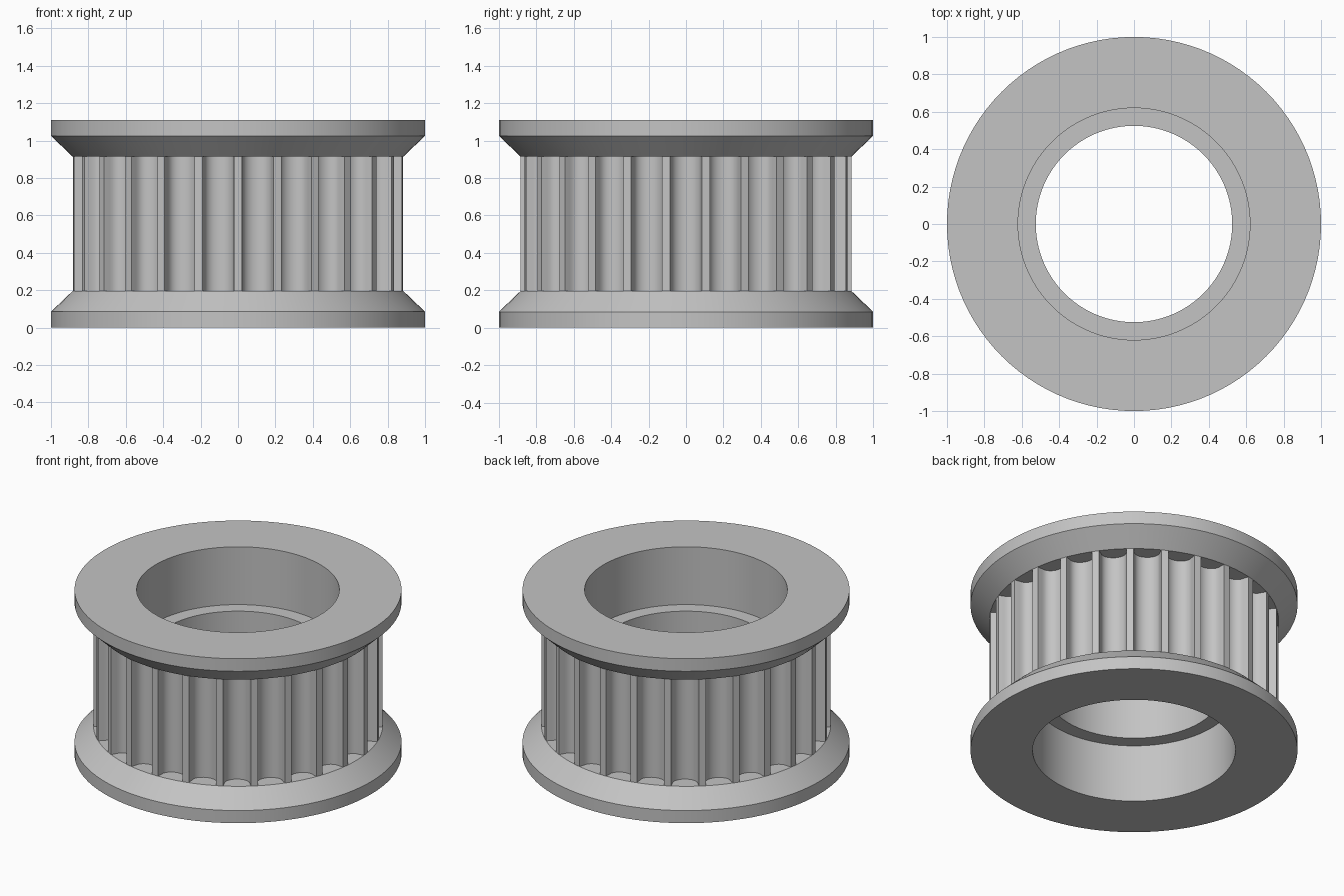
import bpy
import math

cube = bpy.data.objects.get("Cube")
if cube:
    bpy.data.objects.remove(cube, do_unlink=True)

# Main dimensions
HEIGHT = 1.11
FLANGE_R, TOOTH_R = 1.0, 0.885
BORE_R, LIP_R = 0.62, 0.525
RIM_Z, TOOTH_Z, LIP_Z = 0.085, 0.195, 0.39
TEETH, SEGMENTS = 26, 104
HALF_GAP, WALL_DEPTH, GAP_DEPTH = 0.085, 0.035, 0.105

grey = bpy.data.materials.new("machined grey")
grey.use_nodes = True
colour = (0.55, 0.55, 0.55, 1)
grey.diffuse_color = colour
grey.node_tree.nodes["Principled BSDF"].inputs["Base Color"].default_value = colour


def add_part(name, verts, faces):
    mesh = bpy.data.meshes.new(name)
    mesh.from_pydata(verts, [], faces)
    mesh.materials.append(grey)
    obj = bpy.data.objects.new(name, mesh)
    bpy.context.collection.objects.link(obj)
    bpy.ops.object.select_all(action='DESELECT')
    obj.select_set(True)
    bpy.context.view_layer.objects.active = obj
    bpy.ops.object.shade_smooth_by_angle(angle=math.radians(30))
    return obj


def lathe(name, profile):
    n = len(profile)
    verts = []
    for i in range(SEGMENTS):
        a = math.tau * i / SEGMENTS - math.pi / 2
        verts += [(r * math.cos(a), r * math.sin(a), z) for r, z in profile]
    faces = []
    for i in range(SEGMENTS):
        p, q = i * n, (i + 1) % SEGMENTS * n
        faces += [(p + j, p + j + 1, q + j + 1, q + j) for j in range(n - 1)]
    return add_part(name, verts, faces)


# Both flanges and the stepped bore: lower half profile, mirrored upward
lower = [(TOOTH_R - GAP_DEPTH - 0.02, TOOTH_Z), (TOOTH_R, TOOTH_Z),
         (FLANGE_R, RIM_Z), (FLANGE_R, 0), (BORE_R, 0),
         (BORE_R, LIP_Z), (LIP_R, LIP_Z)]
upper = [(r, HEIGHT - z) for r, z in reversed(lower)]
lathe("flanges_and_bore", lower + upper)

# One groove: sideways offset and depth, with short walls and a round floor
half_floor = HALF_GAP - 0.006
groove = [(-HALF_GAP, 0)]
for k in range(13):
    a = math.pi * k / 12
    groove.append((-half_floor * math.cos(a),
                   WALL_DEPTH + (GAP_DEPTH - WALL_DEPTH) * math.sin(a)))
groove.append((HALF_GAP, 0))

# Toothed wall: the groove repeated around the ring and extruded upward
outline = []
for k in range(TEETH):
    a = math.tau * (k + 0.5) / TEETH - math.pi / 2
    for t, d in groove:
        r = math.sqrt(TOOTH_R ** 2 - t ** 2) - d
        outline.append((r * math.cos(a) - t * math.sin(a),
                        r * math.sin(a) + t * math.cos(a)))
count = len(outline)
verts = [(x, y, z) for z in (TOOTH_Z, HEIGHT - TOOTH_Z) for x, y in outline]
faces = [(i, (i + 1) % count, (i + 1) % count + count, i + count) for i in range(count)]
add_part("toothed_wall", verts, faces)
